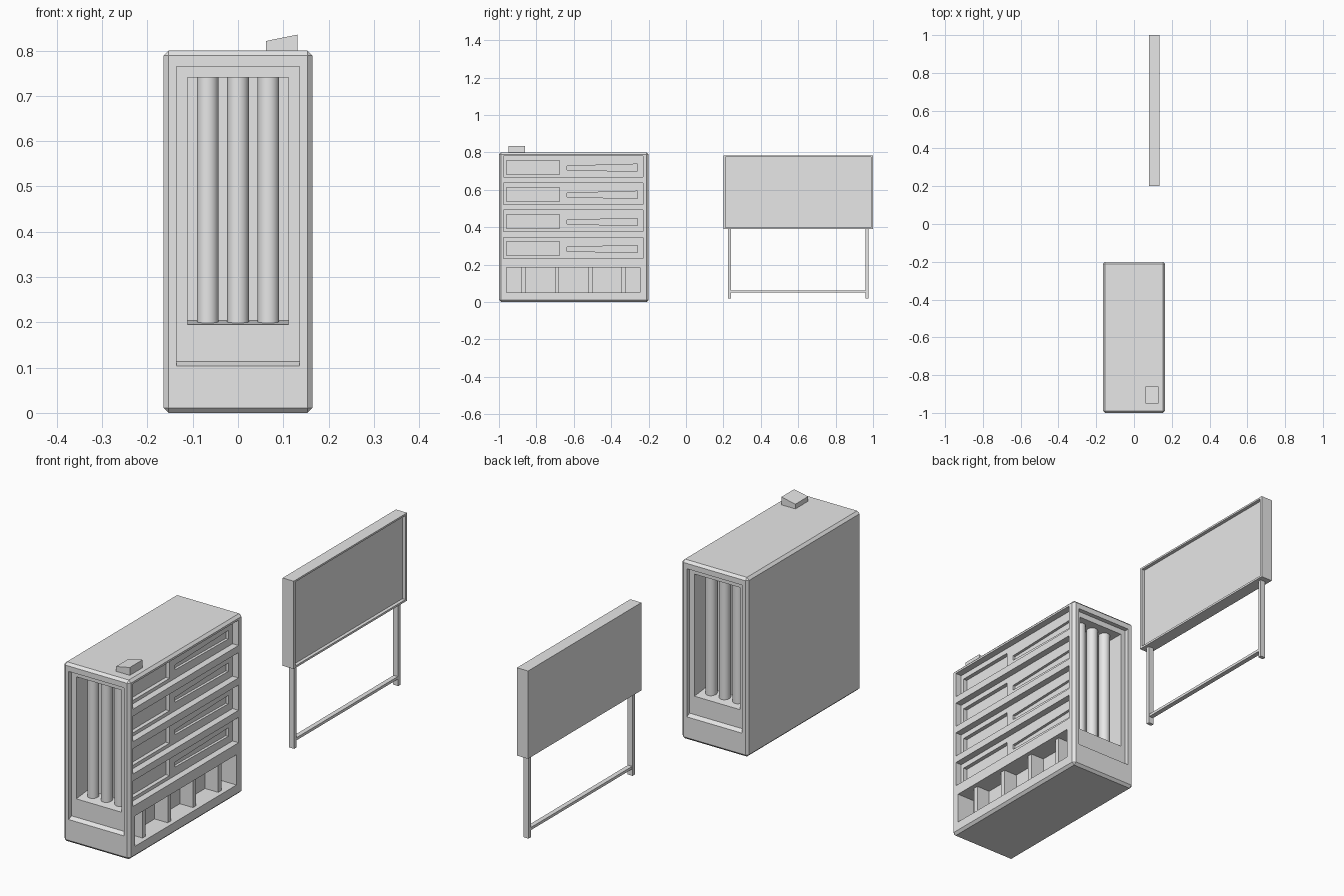
import bpy, bmesh
from mathutils import Vector

old = bpy.data.objects.get("Cube")
if old:
    bpy.data.objects.remove(old, do_unlink=True)

grey = bpy.data.materials.new("plain grey")
grey.use_nodes = True
grey.diffuse_color = (0.8, 0.8, 0.8, 1)
grey.node_tree.nodes["Principled BSDF"].inputs["Base Color"].default_value = (0.8, 0.8, 0.8, 1)


def finish(name, bm):
    bmesh.ops.recalc_face_normals(bm, faces=bm.faces)
    mesh = bpy.data.meshes.new(name)
    bm.to_mesh(mesh)
    bm.free()
    mesh.materials.append(grey)
    obj = bpy.data.objects.new(name, mesh)
    bpy.context.collection.objects.link(obj)
    return obj


def prism(name, points, axis, lo, hi):
    """Extrude a 2D outline along x (points are y, z) or y (points are x, z)."""
    bm = bmesh.new()
    place = (lambda p: Vector((lo, *p))) if axis == 0 else (lambda p: Vector((p[0], lo, p[1])))
    face = bm.faces.new([bm.verts.new(place(p)) for p in points])
    ext = bmesh.ops.extrude_face_region(bm, geom=[face])["geom"]
    shift = Vector((0, 0, 0))
    shift[axis] = hi - lo
    bmesh.ops.translate(bm, vec=shift, verts=[v for v in ext if isinstance(v, bmesh.types.BMVert)])
    return finish(name, bm)


def box(name, x, y, z):
    return prism(name, [(y[0], z[0]), (y[1], z[0]), (y[1], z[1]), (y[0], z[1])], 0, *x)


def apply_mod(obj, mod):
    bpy.context.view_layer.objects.active = obj
    bpy.ops.object.modifier_apply(modifier=mod.name)


def cut(obj, cutter):
    mod = obj.modifiers.new("cut", 'BOOLEAN')
    mod.operation = 'DIFFERENCE'
    mod.solver = 'EXACT'
    mod.object = cutter
    apply_mod(obj, mod)
    bpy.data.objects.remove(cutter, do_unlink=True)


# Cabinet shell with chamfered edges
HALF, MID = 0.164, -0.6
cabinet = box("cabinet", (-HALF, HALF), (-1, -0.2), (0, 0.8))
bevel = cabinet.modifiers.new("chamfer", 'BEVEL')
bevel.width = 0.011
bevel.segments = 1
apply_mod(cabinet, bevel)

# Stepped window and tubes at both ends
for side, end in ((-1, "front"), (1, "back")):
    def at(depth):
        return MID + side * (0.4 - depth)
    cut(cabinet, prism("cutter", [(at(-0.02), 0.104), (at(0), 0.104), (at(0.02), 0.113),
                                  (at(0.02), 0.765), (at(-0.02), 0.765)], 0, -0.136, 0.136))
    cut(cabinet, prism("cutter", [(at(0.01), 0.195), (at(0.02), 0.195), (at(0.1), 0.204),
                                  (at(0.1), 0.74), (at(0.01), 0.74)], 0, -0.112, 0.112))
    for i in (-1, 0, 1):
        bpy.ops.mesh.primitive_cylinder_add(vertices=24, radius=0.024, depth=0.55,
                                            location=(i * 0.067, at(0.075), 0.47))
        tube = bpy.context.object
        tube.name = f"{end}_tube_{i + 2}"
        tube.data.materials.append(grey)
        bpy.ops.object.shade_smooth_by_angle()

# Four shelf recesses, each with a deep tray and a flared slot
FLOOR = HALF - 0.03
for row in range(4):
    z = 0.233 + 0.1447 * row
    cut(cabinet, box("cutter", (FLOOR, 0.2), (-0.975, -0.23), (z, z + 0.113)))
    cut(cabinet, box("cutter", (FLOOR - 0.018, FLOOR + 0.01), (-0.96, -0.675), (z + 0.015, z + 0.09)))
    cut(cabinet, prism("cutter", [(-0.635, z + 0.038), (-0.26, z + 0.032),
                                  (-0.26, z + 0.07), (-0.635, z + 0.06)],
                       0, FLOOR - 0.012, FLOOR + 0.01))

# Bottom bay with upright dividers
cut(cabinet, box("cutter", (HALF - 0.085, 0.2), (-0.96, -0.245), (0.05, 0.185)))
for i in range(4):
    y = -0.868 + 0.178 * i
    box(f"bay_divider_{i + 1}", (HALF - 0.086, HALF - 0.02), (y - 0.011, y + 0.011), (0.049, 0.186))

# Sloped box on the cabinet top
prism("top_wedge", [(0.062, 0.798), (0.131, 0.798), (0.131, 0.835), (0.062, 0.821)],
      1, -0.95, -0.86)

# Standing board with a shallow recessed face
board = box("board", (0.08, 0.135), (0.2, 1), (0.39, 0.782))
cut(board, box("cutter", (0.12, 0.15), (0.212, 0.988), (0.399, 0.774)))

# Board legs and crossbar
for side, name in ((-1, "front_leg"), (1, "back_leg")):
    y = 0.6 + side * 0.367
    box(name, (0.095, 0.12), (y - 0.008, y + 0.008), (0.02, 0.392))
box("crossbar", (0.097, 0.118), (0.24, 0.96), (0.05, 0.062))
